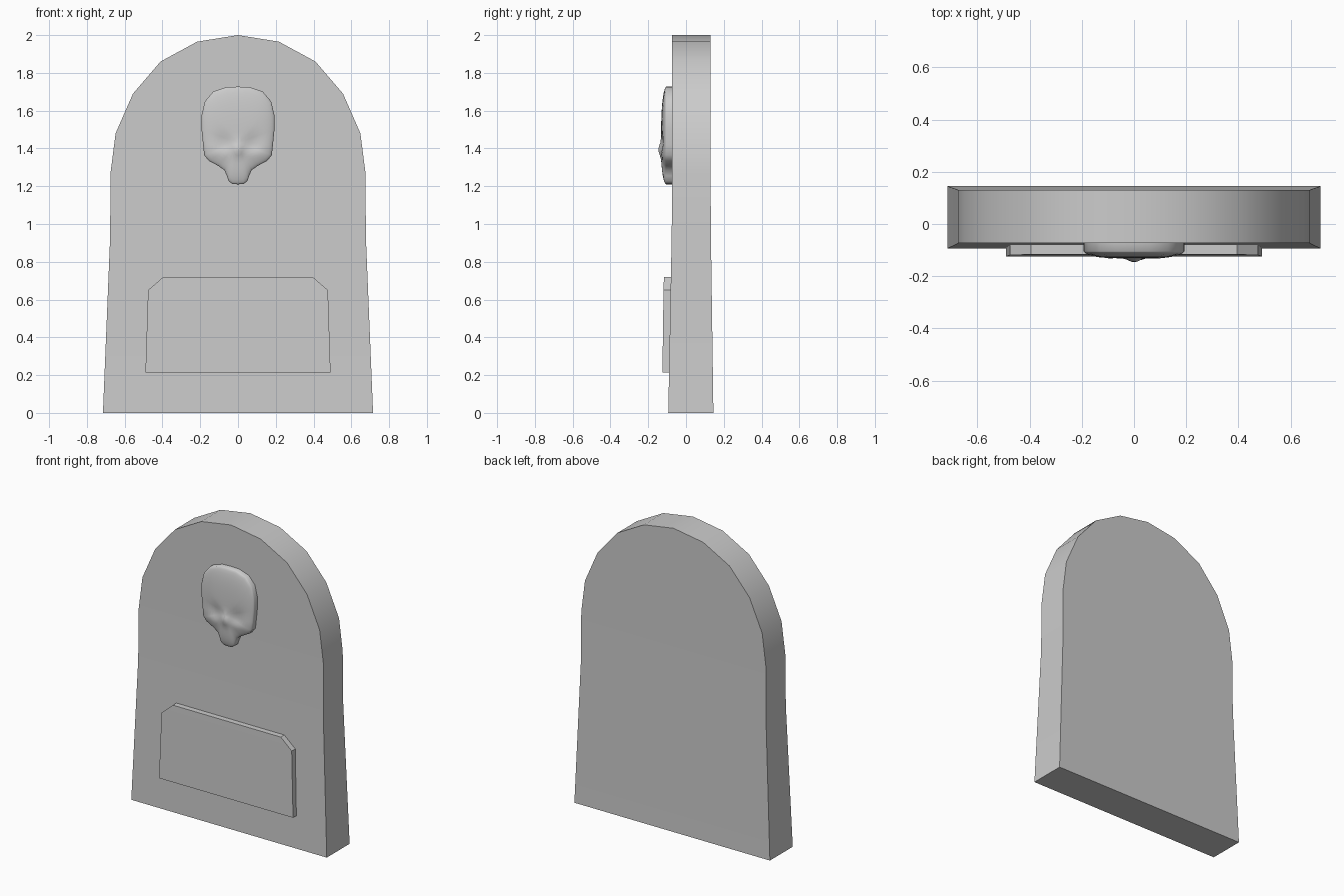
import bpy, bmesh, math

if "Cube" in bpy.data.objects:
    bpy.data.objects.remove(bpy.data.objects["Cube"])


def finish(name, bm, angle):
    bmesh.ops.remove_doubles(bm, verts=bm.verts, dist=1e-5)
    bmesh.ops.recalc_face_normals(bm, faces=bm.faces)
    mesh = bpy.data.meshes.new(name)
    bm.to_mesh(mesh)
    bm.free()
    obj = bpy.data.objects.new(name, mesh)
    bpy.context.collection.objects.link(obj)
    bpy.ops.object.select_all(action='DESELECT')
    obj.select_set(True)
    bpy.context.view_layer.objects.active = obj
    bpy.ops.object.shade_smooth_by_angle(angle=math.radians(angle))
    return obj


def bridge(bm, a, b):
    for i in range(len(a)):
        j = (i + 1) % len(a)
        bm.faces.new((a[i], a[j], b[j], b[i]))


def stacked_slab(name, rows, angle):
    """Symmetric slab from rows of (half width, z, front y, back y)."""
    bm = bmesh.new()
    rings = [[bm.verts.new(p) for p in
              ((-x, f, z), (x, f, z), (x, b, z), (-x, b, z))]
             for x, z, f, b in rows]
    for a, b in zip(rings, rings[1:]):
        bridge(bm, a, b)
    bm.faces.new(rings[0])
    if rows[-1][0] > 0.01:
        bm.faces.new(rings[-1])
    else:
        bmesh.ops.dissolve_degenerate(bm, dist=1e-5, edges=bm.edges)
    return finish(name, bm, angle)


# Headstone slab with tapered foot and faceted round top
foot = [(0.715, 0, -0.094, 0.145), (0.677, 0.93, -0.076, 0.132)]
arch = [(0.675, 1.27), (0.648, 1.48), (0.556, 1.69), (0.41, 1.86),
        (0.217, 1.965), (0, 2.0)]
stacked_slab("headstone", foot + [(x, z, -0.073, 0.13) for x, z in arch], 30)

# Raised plaque with clipped upper corners
stacked_slab("plaque", [(0.49, 0.215, -0.125, -0.07),
                        (0.476, 0.65, -0.119, -0.07),
                        (0.395, 0.72, -0.117, -0.07)], 20)

# Skull relief: concentric rings of the outline, raised over the slab
half = [(0, 1.727), (0.06, 1.725), (0.13, 1.702), (0.175, 1.65), (0.192, 1.58),
        (0.193, 1.5), (0.185, 1.42), (0.179, 1.365), (0.155, 1.335),
        (0.105, 1.308), (0.072, 1.285), (0.059, 1.255), (0.05, 1.228),
        (0.03, 1.212), (0, 1.21)]
outline = half + [(-x, z) for x, z in half[-2:0:-1]]
CZ = 1.43


def bump(x, z, cx, cz, rx, rz):
    return math.exp(-((x - cx) / rx) ** 2 - ((z - cz) / rz) ** 2)


def relief(x, z, s):
    h = 0.032 + 0.027 * (1 - s ** 3) ** 0.6
    h += 0.015 * bump(x, z, 0, 1.395, 0.03, 0.035)
    for side in (-1, 1):
        h -= 0.012 * bump(x, z, side * 0.085, 1.43, 0.05, 0.04)
        h += 0.006 * bump(x, z, side * 0.11, 1.375, 0.06, 0.02)
    return -0.073 - h


bm = bmesh.new()
scales = [1, 0.985, 0.95, 0.89, 0.8, 0.7, 0.6, 0.5, 0.4, 0.3, 0.2, 0.1]
rings = [[bm.verts.new((x, -0.06, z)) for x, z in outline]]
for s in scales:
    ring = []
    for x, z in outline:
        px, pz = x * s, CZ + (z - CZ) * s
        ring.append(bm.verts.new((px, relief(px, pz, s), pz)))
    rings.append(ring)
for a, b in zip(rings, rings[1:]):
    bridge(bm, a, b)
tip = bm.verts.new((0, relief(0, CZ, 0), CZ))
for i, v in enumerate(rings[-1]):
    bm.faces.new((v, rings[-1][(i + 1) % len(outline)], tip))
bm.faces.new(rings[0])
finish("skull_relief", bm, 75)
